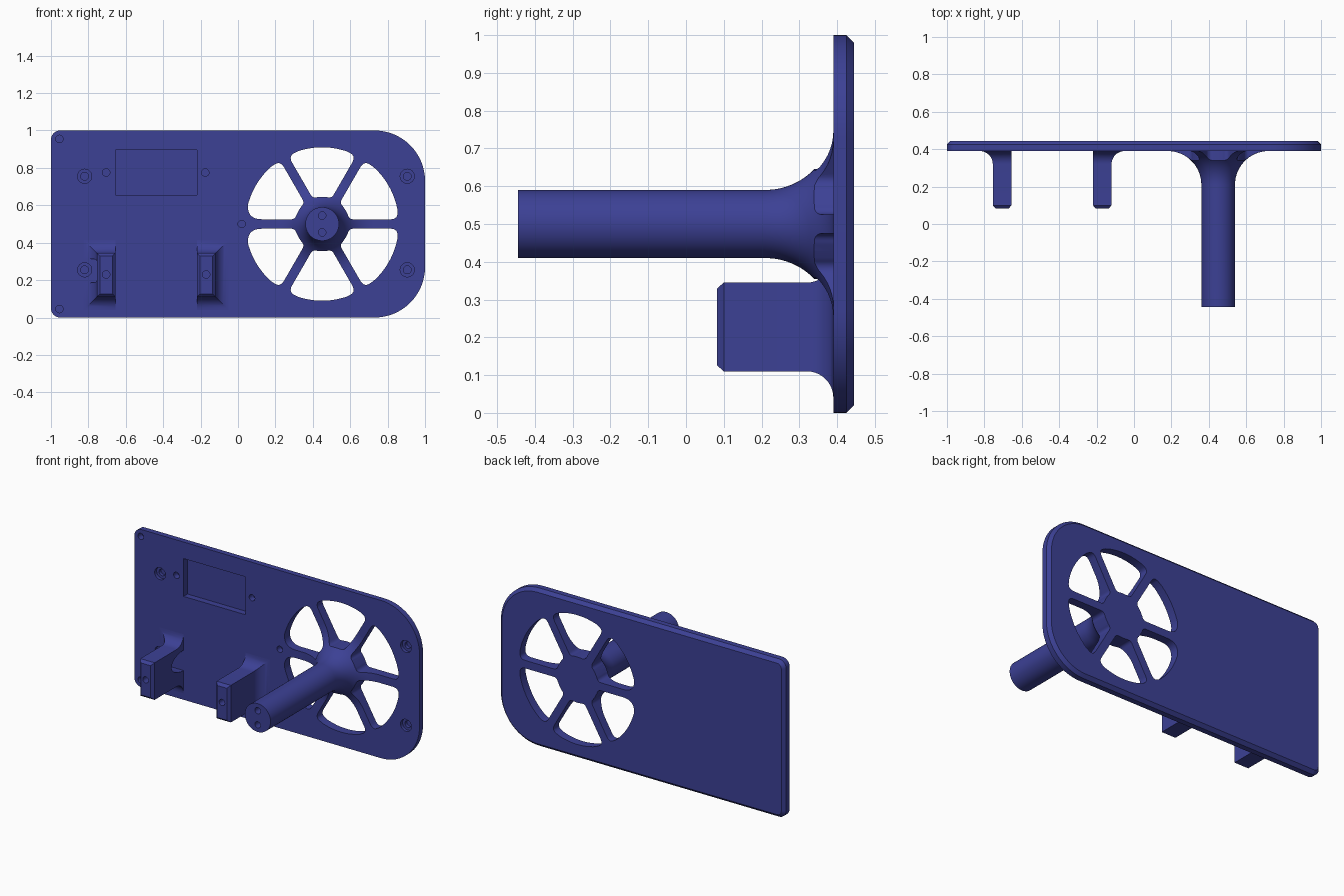
import bpy, bmesh, math
from mathutils import Vector

if "Cube" in bpy.data.objects:
    bpy.data.objects.remove(bpy.data.objects["Cube"])

blue = bpy.data.materials.new("deep_blue")
blue.diffuse_color = (0.045, 0.052, 0.30, 1)
blue.use_nodes = True
blue.node_tree.nodes["Principled BSDF"].inputs["Base Color"].default_value = blue.diffuse_color
HUB = (0.45, 0.5)
FRONT, BACK = 0.39, 0.445


def loft(name, rings):
    """Solid through closed rings of (x, y, z) points, capped at both ends."""
    bm = bmesh.new()
    loops = [[bm.verts.new(p) for p in ring] for ring in rings]
    n = len(loops[0])
    for a, b in zip(loops, loops[1:]):
        for i in range(n):
            bm.faces.new((a[i], a[(i + 1) % n], b[(i + 1) % n], b[i]))
    bm.faces.new(loops[0])
    bm.faces.new(loops[-1])
    bmesh.ops.recalc_face_normals(bm, faces=bm.faces)
    me = bpy.data.meshes.new(name)
    bm.to_mesh(me)
    bm.free()
    me.materials.append(blue)
    ob = bpy.data.objects.new(name, me)
    bpy.context.collection.objects.link(ob)
    return ob


def lathe(name, x, z, profile, n=32):
    """Round solid along y from (radius, y) pairs."""
    return loft(name, [[(x + r * math.cos(math.tau * i / n), y, z + r * math.sin(math.tau * i / n))
                        for i in range(n)] for r, y in profile])


def box(name, x0, x1, y0, y1, z0, z1):
    return loft(name, [[(x0, y, z0), (x1, y, z0), (x1, y, z1), (x0, y, z1)] for y in (y0, y1)])


def activate(ob):
    bpy.ops.object.select_all(action='DESELECT')
    ob.select_set(True)
    bpy.context.view_layer.objects.active = ob


def cut(ob, cutters):
    """Subtract helper solids, then discard them."""
    activate(ob)
    for c in cutters:
        c.hide_render = True
        m = ob.modifiers.new("cut", 'BOOLEAN')
        m.operation, m.solver, m.object = 'DIFFERENCE', 'EXACT', c
        bpy.ops.object.modifier_apply(modifier=m.name)
        bpy.data.objects.remove(c)


def smooth(ob):
    activate(ob)
    bpy.ops.object.shade_smooth_by_angle(angle=math.radians(30))


def plate_ring(y, d):
    """Plate outline inset by d: small corners on the left, large on the right."""
    pts = []
    for sx, sz, r, a0 in ((1, 1, 0.27, 0), (-1, 1, 0.05, 90), (-1, -1, 0.05, 180), (1, -1, 0.27, 270)):
        for i in range(17):
            a = math.radians(a0 + 90 * i / 16)
            pts.append((sx * (1 - r) + (r - d) * math.cos(a), y,
                        0.5 + sz * (0.5 - r) + (r - d) * math.sin(a)))
    return pts


def round_corner(prev, c, nxt, r, n=8):
    """Curve replacing corner c, starting r before it and ending r after it."""
    a, b = c + (prev - c).normalized() * r, c + (nxt - c).normalized() * r
    return [a * (1 - t) ** 2 + c * 2 * t * (1 - t) + b * t * t for t in (i / n for i in range(n + 1))]


def spoke_opening(k):
    """Cutter for the gap between two spokes."""
    mid = math.radians(30 + 60 * k)
    ri, ro, w = 0.145, 0.41, 0.025
    hi, ho = math.radians(30) - math.asin(w / ri), math.radians(30) - math.asin(w / ro)

    def p(r, a):
        return Vector((HUB[0] + r * math.cos(mid + a), HUB[1] + r * math.sin(mid + a)))
    # the two outer corners beside the left spoke are rounder
    r_lo, r_hi = (0.09 if k == 3 else 0.045), (0.09 if k == 2 else 0.045)
    il, ol, oh, ih = p(ri, -hi), p(ro, -ho), p(ro, ho), p(ri, hi)
    pts = round_corner(p(ri, -hi + 0.1), il, ol, 0.025)
    pts += round_corner(il, ol, p(ro, -ho + 0.2), r_lo)
    lo, up = -ho + r_lo / ro + 0.03, ho - r_hi / ro - 0.03
    pts += [p(ro, lo + (up - lo) * i / 12) for i in range(13)]
    pts += round_corner(p(ro, ho - 0.2), oh, ih, r_hi)
    pts += round_corner(oh, ih, p(ri, hi - 0.1), 0.025)
    pts += [p(ri, hi * t) for t in (0.4, 0, -0.4)]
    return loft("opening_cutter", [[(q.x, y, q.y) for q in pts] for y in (0.25, 0.5)])


# Face plate with chamfered back edge
plate = loft("face_plate", [plate_ring(FRONT, 0), plate_ring(0.425, 0), plate_ring(BACK, 0.02)])
cutters = [spoke_opening(k) for k in range(6)]
# Rectangular display pocket
cutters.append(box("pocket_cutter", -0.655, -0.22, 0.3, 0.43, 0.655, 0.895))
# Small blind pilot holes
for x, z in ((-0.955, 0.955), (-0.955, 0.045), (-0.705, 0.775), (-0.175, 0.775), (0.02, 0.5)):
    cutters.append(lathe("pilot_cutter", x, z, [(0.02, 0.3), (0.02, 0.43)], 20))
# Counterbored screw holes
for x in (-0.82, 0.905):
    for z in (0.255, 0.755):
        cutters.append(lathe("screw_cutter", x, z, [(0.038, 0.3), (0.038, 0.41), (0.021, 0.41), (0.021, 0.43)], 24))
cut(plate, cutters)
smooth(plate)

# Spindle with flared root that runs out onto the spokes
flare = [(0.27 - 0.18 * math.cos(math.radians(a)), 0.21 + 0.18 * math.sin(math.radians(a)))
         for a in range(0, 91, 6)]
spindle = lathe("spindle", *HUB, [(0.09, -0.445)] + flare + [(0.27, 0.395)], 64)
cut(spindle, [spoke_opening(k) for k in range(6)]
    + [lathe("tip_hole_cutter", HUB[0], z, [(0.02, -0.5), (0.02, -0.38)], 20) for z in (0.455, 0.545)])
smooth(spindle)


def bracket(name, x0, x1, side):
    """Block with chamfered tip and a root flared on top, bottom and one side."""
    def ring(y, d, dx_in):
        l, r = (d, dx_in) if side < 0 else (dx_in, d)
        return [(x0 - l, y, 0.11 - d), (x1 + r, y, 0.11 - d), (x1 + r, y, 0.345 + d), (x0 - l, y, 0.345 + d)]
    rings = [ring(0.082, -0.016, -0.016), ring(0.1, 0, 0)]
    for i in range(11):
        a = math.radians(9 * i)
        rings.append(ring(0.32 + 0.07 * math.sin(a), 0.07 - 0.07 * math.cos(a), 0))
    rings.append(ring(0.395, 0.07, 0))
    ob = loft(name, rings)
    xc = (x0 + x1) / 2
    cut(ob, [lathe("mount_hole_cutter", xc, 0.23, [(0.02, 0), (0.02, 0.2)], 20)])
    return ob


# Left and right brackets
left = bracket("left_bracket", -0.755, -0.655, -1)
right = bracket("right_bracket", -0.22, -0.12, 1)
# Rounded passage through the left bracket beside the screw
arch = [(0.40 - 0.13 * math.sin(math.pi * i / 20), 0.25 + 0.065 * math.cos(math.pi * i / 20)) for i in range(21)]
cut(left, [loft("passage_cutter", [[(x, y, z) for y, z in arch] for x in (-0.9, -0.6)])])
for ob in (left, right):
    smooth(ob)
